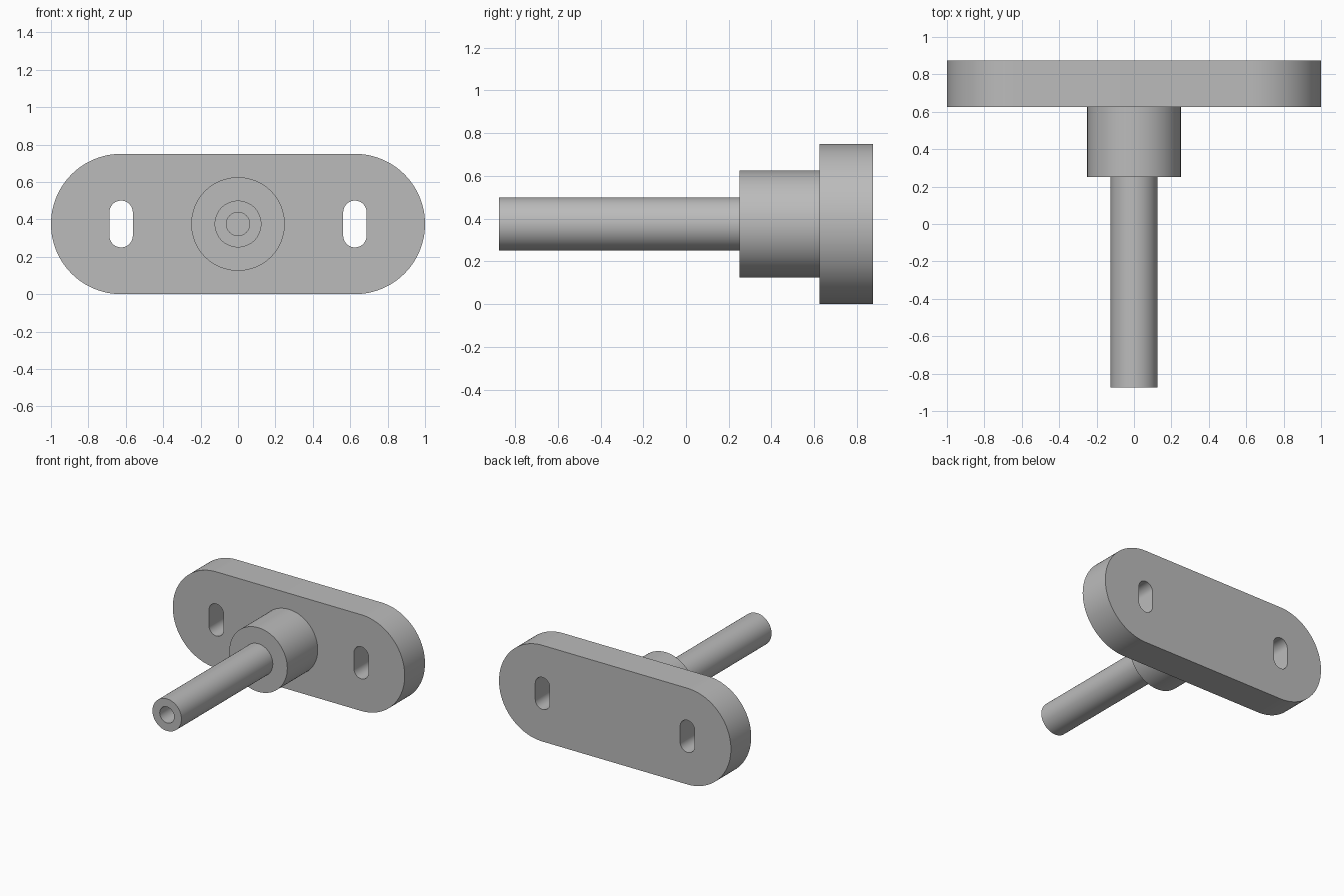
import bpy, bmesh
from math import cos, sin, pi, radians
from mathutils import Matrix, Vector

cube = bpy.data.objects.get("Cube")
if cube:
    bpy.data.objects.remove(cube, do_unlink=True)

AXIS_Z = 0.375      # height of the shaft axis
PLATE_FRONT, PLATE_BACK = 0.625, 0.875
SEGMENTS = 96

grey = bpy.data.materials.new("light grey")
grey.use_nodes = True
grey.diffuse_color = (0.5, 0.5, 0.5, 1)
grey.node_tree.nodes["Principled BSDF"].inputs["Base Color"].default_value = (0.5, 0.5, 0.5, 1)


def finish(name, bm):
    """Turn a bmesh into a smooth shaded object with crisp edges."""
    bmesh.ops.remove_doubles(bm, verts=bm.verts, dist=1e-5)
    bmesh.ops.recalc_face_normals(bm, faces=bm.faces)
    mesh = bpy.data.meshes.new(name)
    bm.to_mesh(mesh)
    bm.free()
    mesh.materials.append(grey)
    obj = bpy.data.objects.new(name, mesh)
    bpy.context.collection.objects.link(obj)
    bpy.ops.object.select_all(action="DESELECT")
    obj.select_set(True)
    bpy.context.view_layer.objects.active = obj
    bpy.ops.object.shade_smooth_by_angle(angle=radians(30))
    return obj


def stadium(cx, cy, half_straight, radius, along_x, steps):
    """Outline of a slot: two half circles joined by straight sides."""
    points = []
    for end in (0, 1):
        for i in range(steps + 1):
            a = -pi / 2 + pi * end + pi * i / steps
            u = radius * cos(a) + half_straight * (1 - 2 * end)
            v = radius * sin(a)
            points.append((cx + u, cy + v) if along_x else (cx - v, cy + u))
    return points


# Mounting plate: rounded outline with two upright slots
curve = bpy.data.curves.new("plate_outline", "CURVE")
curve.dimensions = "2D"
curve.fill_mode = "BOTH"
curve.extrude = (PLATE_BACK - PLATE_FRONT) / 2
outlines = [stadium(0, 0, 0.625, 0.375, True, 48)]
outlines += [stadium(side * 0.625, 0, 0.0625, 0.0625, False, 24) for side in (-1, 1)]
for outline in outlines:
    spline = curve.splines.new("POLY")
    spline.points.add(len(outline) - 1)
    for point, (x, y) in zip(spline.points, outline):
        point.co = (x, y, 0, 1)
    spline.use_cyclic_u = True
helper = bpy.data.objects.new("plate_outline", curve)
bpy.context.collection.objects.link(helper)
bpy.context.view_layer.update()
flat = bpy.data.meshes.new_from_object(helper.evaluated_get(bpy.context.evaluated_depsgraph_get()))
bm = bmesh.new()
bm.from_mesh(flat)
bpy.data.objects.remove(helper, do_unlink=True)
bpy.data.curves.remove(curve)
bpy.data.meshes.remove(flat)
place = Matrix.Translation((0, (PLATE_FRONT + PLATE_BACK) / 2, AXIS_Z)) @ Matrix.Rotation(pi / 2, 4, "X")
bm.transform(place)
finish("mounting_plate", bm)

# Shaft with blind bore and stepped collar, turned about the y axis
profile = [(0, -0.375), (0.0625, -0.375), (0.0625, -0.875), (0.125, -0.875),
           (0.125, 0.25), (0.25, 0.25), (0.25, 0.65), (0, 0.65)]
bm = bmesh.new()
verts = [bm.verts.new((r, y, AXIS_Z)) for r, y in profile]
edges = [bm.edges.new(pair) for pair in zip(verts, verts[1:])]
bmesh.ops.spin(bm, geom=verts + edges, cent=Vector((0, 0, AXIS_Z)), axis=Vector((0, 1, 0)),
               angle=2 * pi, steps=SEGMENTS)
finish("shaft_and_collar", bm)
